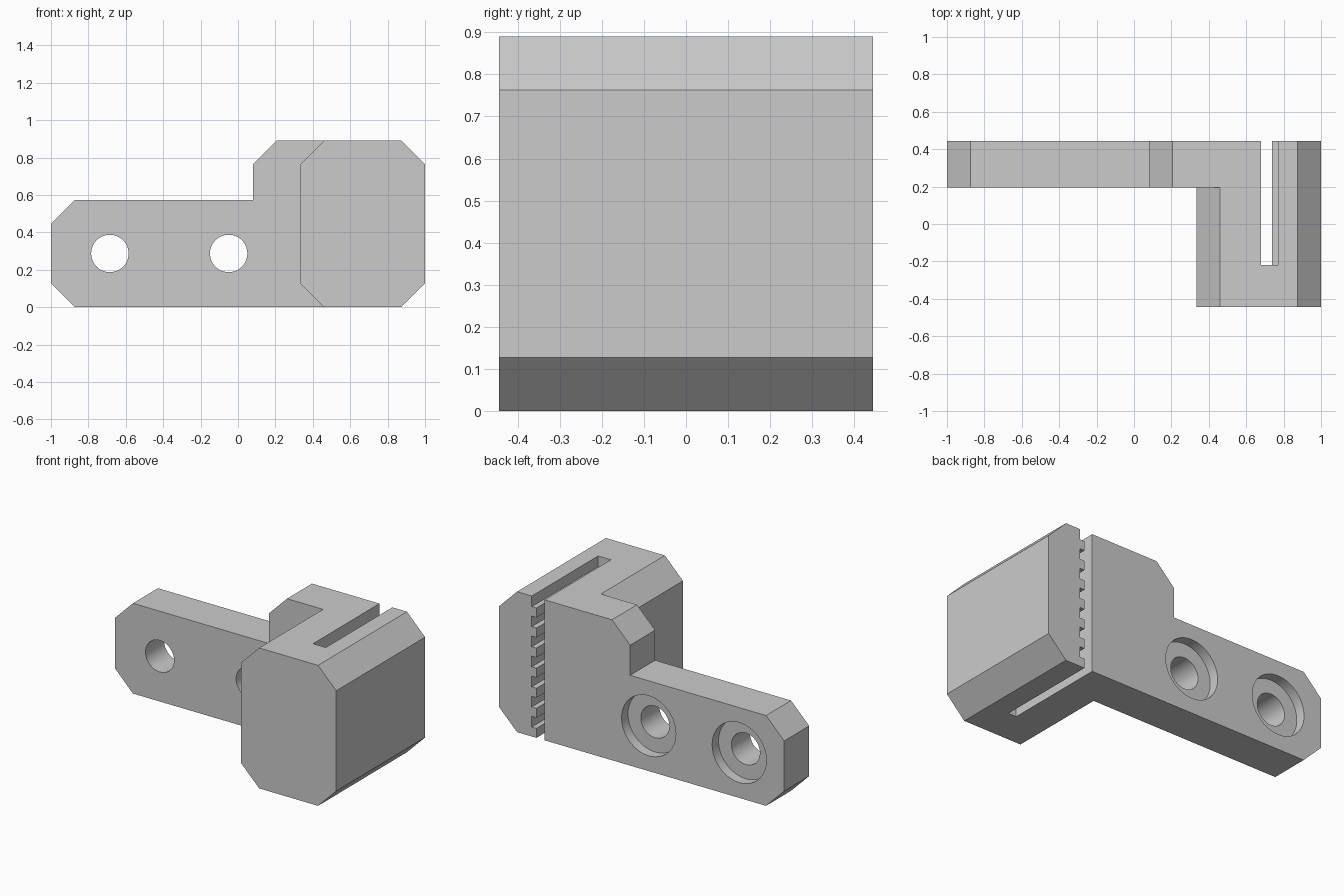
import bpy, bmesh, math
from mathutils import Matrix

if "Cube" in bpy.data.objects:
    bpy.data.objects.remove(bpy.data.objects["Cube"])

grey = bpy.data.materials.new("plain grey")
grey.use_nodes = True
colour = (0.6, 0.6, 0.6, 1)
grey.diffuse_color = colour
grey.node_tree.nodes["Principled BSDF"].inputs["Base Color"].default_value = colour

HEIGHT, BACK, CHAMFER = 0.89, 0.445, 0.127
PLATE_FRONT = 0.195


def finish(bm, name):
    bmesh.ops.recalc_face_normals(bm, faces=bm.faces)
    mesh = bpy.data.meshes.new(name)
    bm.to_mesh(mesh)
    bm.free()
    mesh.materials.append(grey)
    obj = bpy.data.objects.new(name, mesh)
    bpy.context.collection.objects.link(obj)
    return obj


def prism(name, outline, y0, y1):
    """Extrude an x-z outline along y."""
    bm = bmesh.new()
    face = bm.faces.new([bm.verts.new((x, y0, z)) for x, z in outline])
    ext = bmesh.ops.extrude_face_region(bm, geom=[face])
    moved = [v for v in ext["geom"] if isinstance(v, bmesh.types.BMVert)]
    bmesh.ops.translate(bm, verts=moved, vec=(0, y1 - y0, 0))
    return finish(bm, name)


def cylinder(name, x, z, radius, y0, y1):
    bm = bmesh.new()
    place = Matrix.Translation((x, (y0 + y1) / 2, z)) @ Matrix.Rotation(math.pi / 2, 4, "X")
    bmesh.ops.create_cone(bm, cap_ends=True, segments=64, radius1=radius,
                          radius2=radius, depth=y1 - y0, matrix=place)
    return finish(bm, name)


def combine(body, other, operation):
    bpy.context.view_layer.objects.active = body
    mod = body.modifiers.new(operation.title(), "BOOLEAN")
    mod.operation, mod.solver, mod.object = operation, "EXACT", other
    bpy.ops.object.modifier_apply(modifier=mod.name)
    bpy.data.objects.remove(other)


# Chamfered clamp block
x0, x1, c = 0.333, 1.0, CHAMFER
body = prism("belt_clamp_bracket", [
    (x0 + c, 0), (x1 - c, 0), (x1, c), (x1, HEIGHT - c),
    (x1 - c, HEIGHT), (x0 + c, HEIGHT), (x0, HEIGHT - c), (x0, c)], -BACK, BACK)

# Stepped mounting plate
step_x, step_z = 0.08, 0.572
plate = prism("mounting_plate", [
    (-1 + c, 0), (0.6, 0), (0.6, HEIGHT), (step_x + c, HEIGHT),
    (step_x, HEIGHT - c), (step_x, step_z), (-1 + c, step_z),
    (-1, step_z - c), (-1, c)], PLATE_FRONT, BACK)
combine(body, plate, "UNION")

# Toothed belt slot, open at the back, top and bottom
wall, tip, root = 0.68, 0.737, 0.77
pitch, tooth = HEIGHT / 7, 0.06
comb = [(wall, 1.0), (wall, -0.1), (tip, -0.1)]
for i in range(7):
    low, high = i * pitch + tooth, (i + 1) * pitch
    if i == 6:
        comb += [(tip, low), (root, low), (root, 1.0)]
    else:
        comb += [(tip, low), (root, low), (root, high), (tip, high)]
combine(body, prism("slot_cutter", comb, -0.22, 0.6), "DIFFERENCE")

# Screw holes, counterbored from the back
for x in (-0.685, -0.05):
    combine(body, cylinder("hole_cutter", x, 0.287, 0.1, 0.1, 0.6), "DIFFERENCE")
    combine(body, cylinder("bore_cutter", x, 0.287, 0.19, BACK - 0.064, 0.6), "DIFFERENCE")

# Smooth hole walls, crisp edges elsewhere
bpy.ops.object.select_all(action="DESELECT")
body.select_set(True)
bpy.context.view_layer.objects.active = body
bpy.ops.object.shade_smooth_by_angle(angle=math.radians(30))
